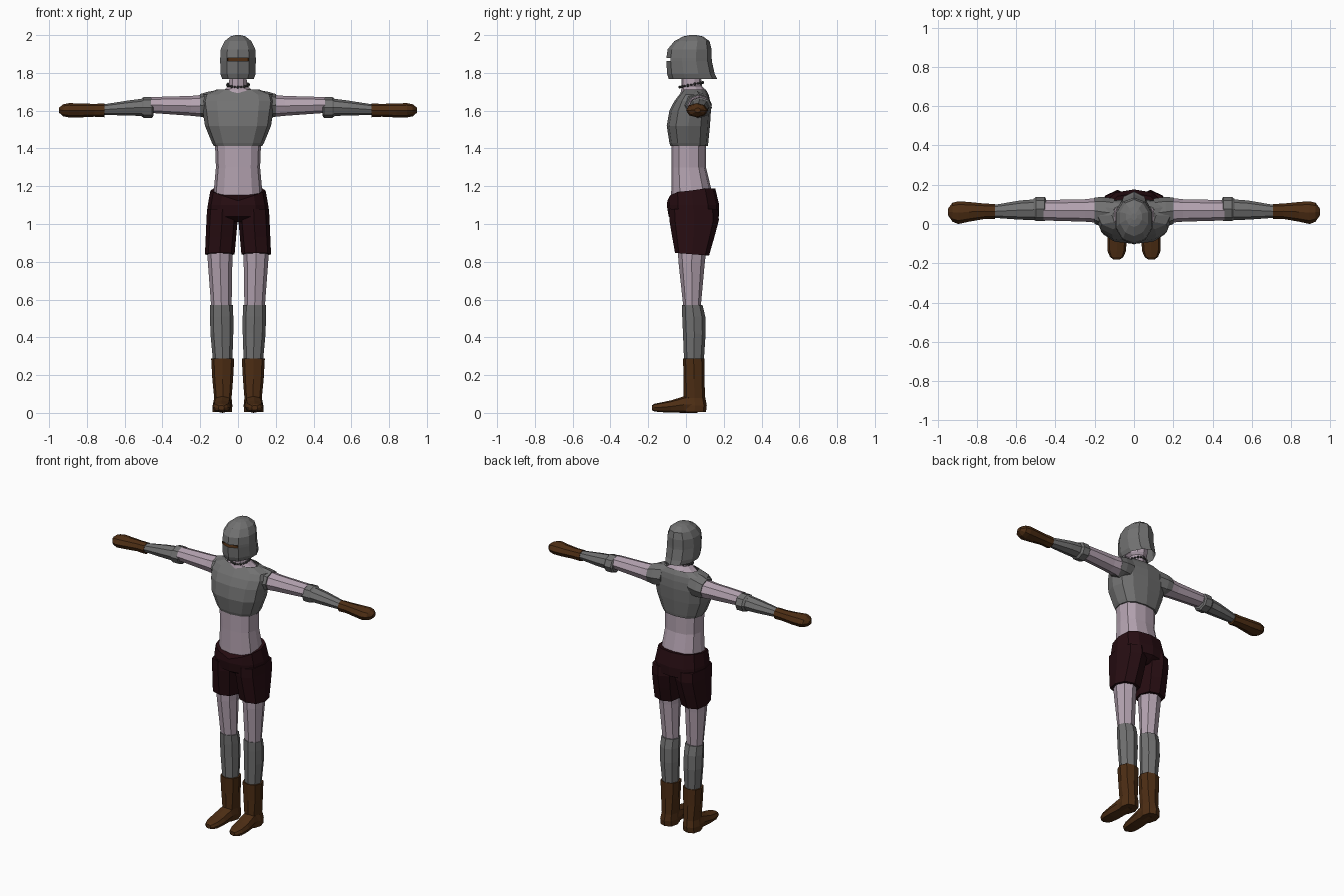
import bpy, bmesh, math

def material(name, rgb):
    m = bpy.data.materials.new(name)
    m.diffuse_color = (*rgb, 1)
    return m

SKIN = material("pale skin", (0.45, 0.36, 0.43))
STEEL = material("steel grey", (0.165, 0.165, 0.165))
LEATHER = material("brown leather", (0.075, 0.027, 0.007))
CLOTH = material("dark red cloth", (0.020, 0.004, 0.006))
CHAIN = material("dark chain", (0.06, 0.06, 0.06))

# Maps (across, second, along) to world for each loft axis
AXES = {"x": lambda u, v, t: (t, u, v),
        "y": lambda u, v, t: (u, t, v),
        "z": lambda u, v, t: (u, v, t)}

def loft(name, mat, rings, n=8, axis="z", mirror=False, power=1.0, caps=(True, True),
         tilt=None, phase=-90.0, edit=None):
    """Ring = (along, u_min, u_max, v_min, v_max); power < 1 gives boxier sections.
    tilt = {ring index: function(u, v) -> shift along the axis}."""
    bm = bmesh.new()
    loops = []
    for i, (t, u0, u1, v0, v1) in enumerate(rings):
        loop = []
        for k in range(n):
            a = math.radians(phase) + math.tau * k / n
            c, s = math.cos(a), math.sin(a)
            c = math.copysign(abs(c) ** power, c) if abs(c) > 1e-6 else 0
            s = math.copysign(abs(s) ** power, s) if abs(s) > 1e-6 else 0
            u = (u0 + u1) / 2 + (u1 - u0) / 2 * c
            v = (v0 + v1) / 2 + (v1 - v0) / 2 * s
            dt = tilt[i](u, v) if tilt and i in tilt else 0
            loop.append(bm.verts.new(AXES[axis](u, v, t + dt)))
        loops.append(loop)
    for a, b in zip(loops, loops[1:]):
        for k in range(n):
            bm.faces.new((a[k], a[(k + 1) % n], b[(k + 1) % n], b[k]))
    if caps[0]:
        bm.faces.new(loops[0])
    if caps[1]:
        bm.faces.new(loops[-1])
    bmesh.ops.recalc_face_normals(bm, faces=bm.faces)
    if edit:
        edit(bm)
    me = bpy.data.meshes.new(name)
    bm.to_mesh(me)
    bm.free()
    ob = bpy.data.objects.new(name, me)
    bpy.context.collection.objects.link(ob)
    me.materials.append(mat)
    if mirror:
        ob.modifiers.new("mirror", "MIRROR").use_mirror_merge = False
    return ob

# Helmet with flared neck guard and a cut eye slit
def cut_slit(bm):
    slit = [f for f in bm.faces
            if 1.865 < f.calc_center_median().z < 1.876 and f.calc_center_median().y < -0.07]
    res = bmesh.ops.extrude_face_region(bm, geom=slit)
    bmesh.ops.delete(bm, geom=[f for f in slit if f.is_valid], context="FACES")
    inner = [g for g in res["geom"] if isinstance(g, bmesh.types.BMVert)]
    for v in inner:
        v.co.y = -0.062
        v.co.x *= 0.92
    for f in bm.faces:
        if any(v in inner for v in f.verts):
            f.material_index = 1

helmet = loft("helmet", STEEL, [
    (1.768, -0.088, 0.088, -0.092, 0.165), (1.795, -0.098, 0.098, -0.100, 0.152),
    (1.862, -0.099, 0.099, -0.104, 0.137), (1.879, -0.099, 0.099, -0.104, 0.136),
    (1.925, -0.096, 0.096, -0.097, 0.135), (1.968, -0.075, 0.075, -0.062, 0.125),
    (1.993, -0.042, 0.042, -0.015, 0.090), (2.0, -0.015, 0.015, 0.02, 0.055)],
    n=10, caps=(False, True), edit=cut_slit)
helmet.data.materials.append(LEATHER)

# Neck and jaw
loft("neck", SKIN, [
    (1.69, -0.11, 0.11, -0.03, 0.11), (1.712, -0.075, 0.075, -0.025, 0.10),
    (1.73, -0.052, 0.052, -0.025, 0.085), (1.77, -0.048, 0.048, -0.025, 0.080),
    (1.785, -0.065, 0.065, -0.055, 0.09), (1.85, -0.07, 0.07, -0.05, 0.10)], n=10)

# Chain choker made of small alternating links
links = bmesh.new()
for k in range(20):
    a = math.tau * k / 20
    c = (0.056 * math.cos(a), 0.028 + 0.060 * math.sin(a), 1.737 + 0.012 * math.sin(a))
    geo = bmesh.ops.create_icosphere(links, subdivisions=1, radius=0.009)
    for v in geo["verts"]:
        v.co.z *= 1.0 if k % 2 else 0.6
        v.co.x, v.co.y, v.co.z = (v.co.x + c[0], v.co.y + c[1], v.co.z + c[2])
mesh = bpy.data.meshes.new("choker")
links.to_mesh(mesh)
links.free()
mesh.materials.append(CHAIN)
bpy.context.collection.objects.link(bpy.data.objects.new("choker", mesh))

# Breastplate
loft("breastplate", STEEL, [
    (1.412, -0.128, 0.128, -0.082, 0.115), (1.43, -0.138, 0.138, -0.088, 0.118),
    (1.52, -0.175, 0.175, -0.102, 0.127), (1.60, -0.187, 0.187, -0.088, 0.132),
    (1.65, -0.195, 0.195, -0.062, 0.128), (1.685, -0.185, 0.185, -0.035, 0.12),
    (1.712, -0.112, 0.112, -0.015, 0.105)],
    n=12, power=0.8, caps=(True, False))

# Shoulder caps
loft("shoulder", STEEL, [
    (0.10, -0.02, 0.13, 1.56, 1.71), (0.16, -0.015, 0.138, 1.56, 1.70),
    (0.20, 0.0, 0.135, 1.568, 1.688)], axis="x", mirror=True)

# Arms
loft("upper_arm", SKIN, [
    (0.17, 0.005, 0.135, 1.565, 1.685), (0.25, 0.012, 0.126, 1.573, 1.678),
    (0.46, 0.018, 0.122, 1.588, 1.672)], axis="x", mirror=True)
loft("elbow_guard", STEEL, [
    (0.448, 0.022, 0.128, 1.572, 1.662), (0.455, 0.015, 0.138, 1.562, 1.672),
    (0.50, 0.015, 0.138, 1.562, 1.672), (0.512, 0.022, 0.128, 1.572, 1.662)],
    axis="x", mirror=True)
loft("forearm_guard", STEEL, [
    (0.50, 0.020, 0.126, 1.572, 1.664), (0.58, 0.022, 0.120, 1.574, 1.654),
    (0.72, 0.032, 0.096, 1.578, 1.632)], axis="x", mirror=True)
loft("mitten", LEATHER, [
    (0.708, 0.026, 0.102, 1.565, 1.638), (0.76, 0.026, 0.104, 1.568, 1.636),
    (0.84, 0.012, 0.112, 1.564, 1.638), (0.895, 0.000, 0.116, 1.564, 1.640),
    (0.925, 0.012, 0.108, 1.570, 1.634), (0.948, 0.045, 0.078, 1.590, 1.615)],
    axis="x", mirror=True)

# Waist
loft("waist", SKIN, [
    (1.08, -0.135, 0.135, -0.080, 0.145), (1.18, -0.128, 0.128, -0.078, 0.135),
    (1.30, -0.117, 0.117, -0.076, 0.106), (1.43, -0.122, 0.122, -0.076, 0.105)],
    n=12, power=0.8)

# Shorts: hips with a dipped front waistline, then two legs
def dip(u, v):
    return -0.055 * min(1, max(0, (0.04 - v) / 0.13)) * (1 - min(1, abs(u) / 0.17)) + 0.01 * (v > 0.05)

loft("shorts_hips", CLOTH, [
    (1.178, -0.146, 0.146, -0.098, 0.155), (1.10, -0.160, 0.160, -0.102, 0.176),
    (1.04, -0.164, 0.164, -0.092, 0.174), (1.01, -0.10, 0.10, -0.045, 0.12)],
    n=12, power=0.8, tilt={0: dip})
loft("shorts_leg", CLOTH, [
    (1.08, 0.002, 0.164, -0.090, 0.170), (1.02, 0.002, 0.167, -0.088, 0.174),
    (0.93, 0.010, 0.171, -0.073, 0.150), (0.84, 0.018, 0.175, -0.058, 0.122)],
    n=8, power=0.75, mirror=True, tilt={3: lambda u, v: -0.08 * (v - 0.03)})

# Legs
loft("thigh", SKIN, [
    (0.90, 0.026, 0.165, -0.045, 0.112), (0.80, 0.030, 0.160, -0.040, 0.100),
    (0.56, 0.034, 0.142, -0.014, 0.078)], mirror=True)
loft("shin_guard", STEEL, [
    (0.57, 0.027, 0.147, -0.020, 0.088), (0.51, 0.025, 0.148, -0.020, 0.102),
    (0.42, 0.025, 0.146, -0.016, 0.104), (0.27, 0.030, 0.132, -0.010, 0.094)], mirror=True)

# Boots
loft("boot_shaft", LEATHER, [
    (0.287, 0.020, 0.142, -0.016, 0.097), (0.18, 0.026, 0.136, -0.012, 0.097),
    (0.08, 0.034, 0.126, -0.012, 0.102), (0.04, 0.030, 0.134, -0.015, 0.110),
    (0.004, 0.032, 0.134, -0.015, 0.106)], power=0.8, mirror=True)
loft("boot_foot", LEATHER, [
    (0.06, 0.036, 0.128, 0.0, 0.095), (-0.01, 0.034, 0.130, 0.0, 0.088),
    (-0.08, 0.036, 0.136, 0.002, 0.066), (-0.14, 0.042, 0.134, 0.004, 0.054),
    (-0.168, 0.054, 0.122, 0.008, 0.048), (-0.181, 0.072, 0.104, 0.014, 0.040)],
    axis="y", power=0.75, mirror=True)
